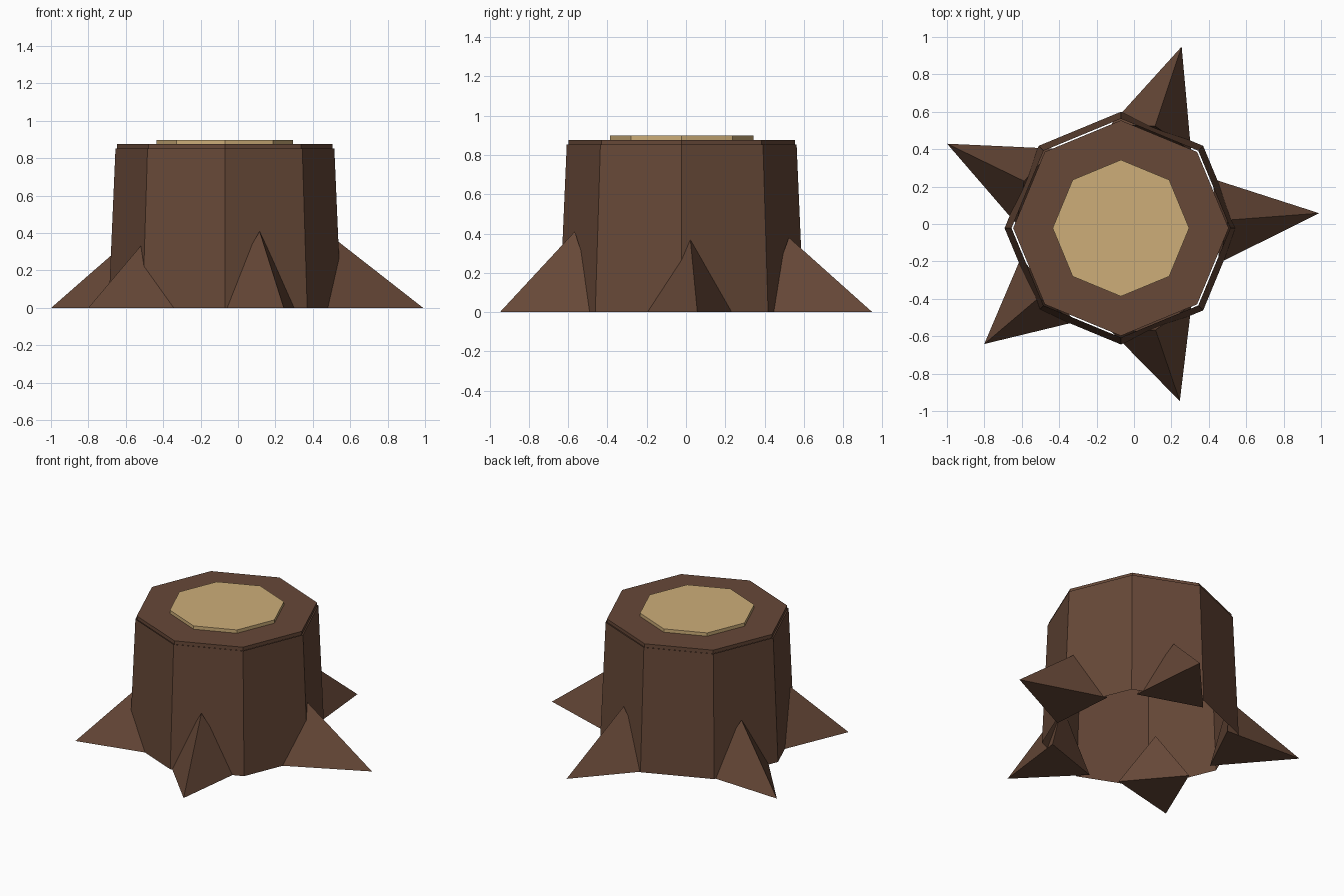
import bpy, bmesh, math
from mathutils import Vector

if "Cube" in bpy.data.objects:
    bpy.data.objects.remove(bpy.data.objects["Cube"])

CENTRE = Vector((-0.07, -0.022, 0))


def material(name, rgb):
    m = bpy.data.materials.new(name)
    m.diffuse_color = (*rgb, 1)
    m.use_nodes = True
    m.node_tree.nodes["Principled BSDF"].inputs["Base Color"].default_value = m.diffuse_color
    return m


bark = material("bark brown", (0.135, 0.065, 0.039))
wood = material("cut wood tan", (0.61, 0.42, 0.19))


def finish(name, bm, mat):
    bmesh.ops.recalc_face_normals(bm, faces=bm.faces[:])
    me = bpy.data.meshes.new(name)
    bm.to_mesh(me)
    bm.free()
    me.materials.append(mat)
    ob = bpy.data.objects.new(name, me)
    bpy.context.collection.objects.link(ob)


def octagon(name, r0, r1, z0, z1, mat, capped=True):
    """Eight-sided drum with a corner on each axis."""
    bm = bmesh.new()
    rings = []
    for r, z in ((r0, z0), (r1, z1)):
        rings.append([bm.verts.new(CENTRE + Vector((
            r * math.cos(i * math.pi / 4), r * math.sin(i * math.pi / 4), z)))
            for i in range(8)])
    for i in range(8):
        j = (i + 1) % 8
        bm.faces.new((rings[0][i], rings[0][j], rings[1][j], rings[1][i]))
    if capped:
        bm.faces.new(rings[0])
        bm.faces.new(rings[1])
    finish(name, bm, mat)


def root(name, angle, reach, height):
    """Three-sided spike leaning out from the trunk."""
    a = math.radians(angle)
    out = Vector((math.cos(a), math.sin(a), 0))
    side = Vector((-out.y, out.x, 0)) * 0.225
    bm = bmesh.new()
    left, right, top, tip = [bm.verts.new(CENTRE + p) for p in (
        out * 0.51 + side, out * 0.51 - side,
        out * 0.575 + Vector((0, 0, height)), out * reach)]
    for f in ((left, right, tip), (left, right, top), (left, top, tip), (right, top, tip)):
        bm.faces.new(f)
    finish(name, bm, bark)


# Open tapered trunk, bark lid and cut wood disc
octagon("trunk", 0.622, 0.585, 0, 0.853, bark, capped=False)
octagon("top_lid", 0.576, 0.576, 0.85, 0.875, bark)
octagon("cut_wood", 0.365, 0.365, 0.872, 0.898, wood)

# Roots: direction, reach, height
for n, (ang, reach, h) in enumerate(((4.3, 1.063, 0.38), (71.5, 1.023, 0.38),
                                     (154.1, 1.033, 0.36), (220.3, 0.958, 0.345),
                                     (-71.2, 0.977, 0.41))):
    root(f"root_{n + 1}", ang, reach, h)
